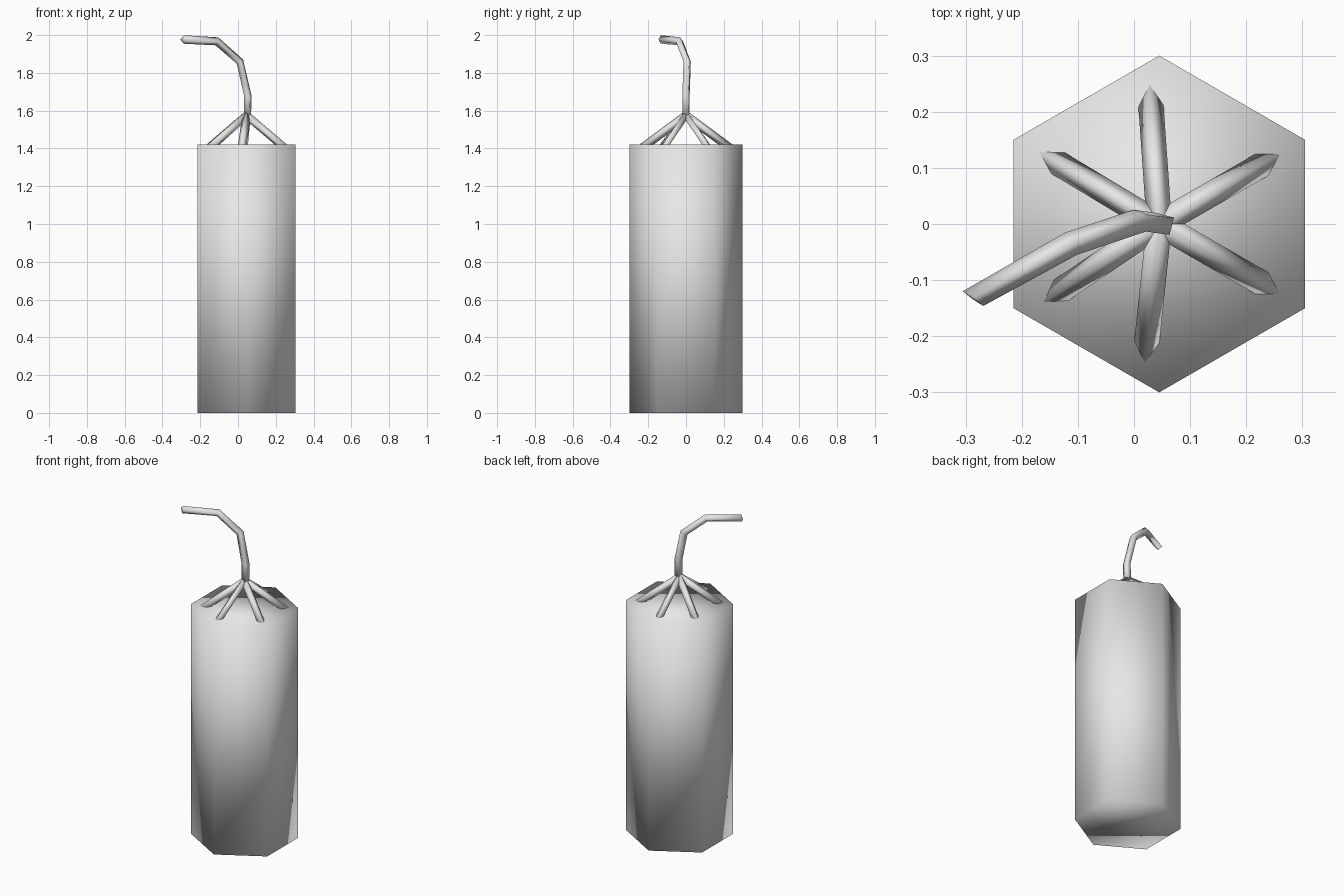
import bpy, bmesh, math
from mathutils import Vector

cube = bpy.data.objects.get("Cube")
if cube:
    bpy.data.objects.remove(cube, do_unlink=True)

grey = bpy.data.materials.new("plain grey")
grey.use_nodes = True
grey.diffuse_color = (0.8, 0.8, 0.8, 1)
grey.node_tree.nodes["Principled BSDF"].inputs["Base Color"].default_value = (0.8, 0.8, 0.8, 1)

CENTRE_X = 0.045
BODY_RADIUS, BODY_TOP = 0.3, 1.42
CORD_RADIUS = 0.0225


def finish(name, bm):
    """Turn a bmesh into a smooth grey object."""
    bmesh.ops.recalc_face_normals(bm, faces=bm.faces)
    for face in bm.faces:
        face.smooth = True
    mesh = bpy.data.meshes.new(name)
    bm.to_mesh(mesh)
    bm.free()
    mesh.materials.append(grey)
    obj = bpy.data.objects.new(name, mesh)
    bpy.context.collection.objects.link(obj)
    return obj


def loft(name, rings):
    """Skin closed rings of points and cap both ends."""
    bm = bmesh.new()
    loops = [[bm.verts.new(p) for p in ring] for ring in rings]
    count = len(loops[0])
    for low, high in zip(loops, loops[1:]):
        for i in range(count):
            j = (i + 1) % count
            bm.faces.new((low[i], low[j], high[j], high[i]))
    bm.faces.new(loops[0])
    bm.faces.new(loops[-1])
    return finish(name, bm)


def tube(name, points, side, end_side=None):
    """Four-sided cord along points, with a ridge on top."""
    points = [Vector(p) for p in points]
    rings = []
    for i, p in enumerate(points):
        before = points[max(i - 1, 0)]
        after = points[min(i + 1, len(points) - 1)]
        tangent = (p - before).normalized() + (after - p).normalized()
        last = i == len(points) - 1
        s = Vector(end_side if last and end_side else side).normalized()
        up = s.cross(tangent).normalized()
        rings.append([p + v * CORD_RADIUS for v in (s, up, -s, -up)])
    return loft(name, rings)


# Hexagonal body
hexagon = [(CENTRE_X + BODY_RADIUS * math.sin(k * math.pi / 3),
            BODY_RADIUS * math.cos(k * math.pi / 3)) for k in range(6)]
loft("body", [[(x, y, z) for x, y in hexagon] for z in (0, BODY_TOP)])

# Six strands spreading from the knot down into the top
apex = Vector((CENTRE_X, 0, 1.575))
for n, degrees in enumerate((30, 94, 149, 214, 264, 330), 1):
    a = math.radians(degrees)
    out = Vector((math.cos(a), math.sin(a), 0))
    foot = apex + out * 0.235
    foot.z = BODY_TOP - 0.018
    tube(f"strand_{n}", [apex, foot], (-out.y, out.x, 0))

# Bent cord rising from the knot
tube("cord",
     [(0.05, 0, 1.56), (0.052, 0, 1.68), (0.01, 0.006, 1.86),
      (-0.112, -0.035, 1.967), (-0.287, -0.133, 1.977)],
     (0.5, -0.86, 0), end_side=(0.81, -0.58, 0))
